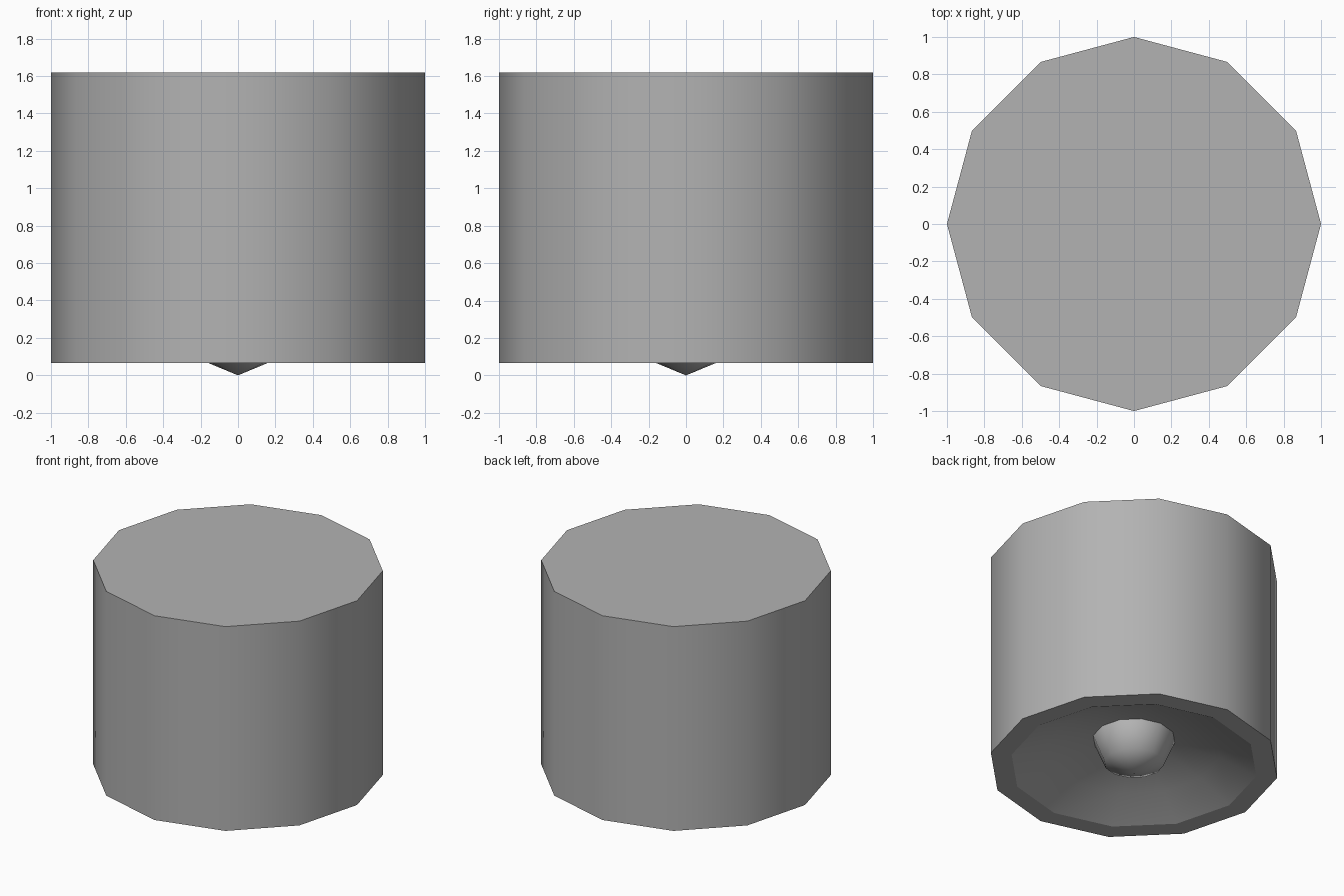
import bpy, bmesh
from math import sin, cos, pi

if "Cube" in bpy.data.objects:
    bpy.data.objects.remove(bpy.data.objects["Cube"])

SIDES = 12
grey = bpy.data.materials.new("mid_grey")
grey.use_nodes = True
colour = (0.45, 0.45, 0.45, 1)
grey.diffuse_color = colour
grey.node_tree.nodes["Principled BSDF"].inputs["Base Color"].default_value = colour


def lathe(name, profile, sharp=(), flat=()):
    """Revolve (radius, z) points; sharp lists crease rings, flat lists flat bands."""
    bm = bmesh.new()
    rings = []
    for r, z in profile:
        count = SIDES if r else 1
        rings.append([bm.verts.new((r * sin(2 * pi * i / SIDES), -r * cos(2 * pi * i / SIDES), z))
                      for i in range(count)])
    for band, (low, high) in enumerate(zip(rings, rings[1:])):
        for i in range(SIDES):
            j = (i + 1) % SIDES
            corners = [low[i % len(low)], low[j % len(low)], high[j % len(high)], high[i % len(high)]]
            face = bm.faces.new(list(dict.fromkeys(corners)))
            face.smooth = band not in flat
    for k in sharp:
        for i in range(SIDES):
            bm.edges.get((rings[k][i], rings[k][(i + 1) % SIDES])).smooth = False
    bmesh.ops.recalc_face_normals(bm, faces=bm.faces)
    mesh = bpy.data.meshes.new(name)
    bm.to_mesh(mesh)
    bm.free()
    mesh.materials.append(grey)
    obj = bpy.data.objects.new(name, mesh)
    bpy.context.collection.objects.link(obj)
    return obj


# Drum housing: shallow bowl underneath, flat rim, straight wall and flat lid
lathe("lamp_housing",
      [(0, 0.31), (0.29, 0.275), (0.6, 0.185), (0.855, 0.067), (1, 0.067), (1, 1.618), (0, 1.618)],
      sharp=(3, 4, 5), flat=(3, 5))

# Faceted bulb set into the bowl
R = 0.292
lathe("bulb", [(R * sin(k * pi / 4) if 0 < k < 4 else 0, R - R * cos(k * pi / 4)) for k in range(5)])
